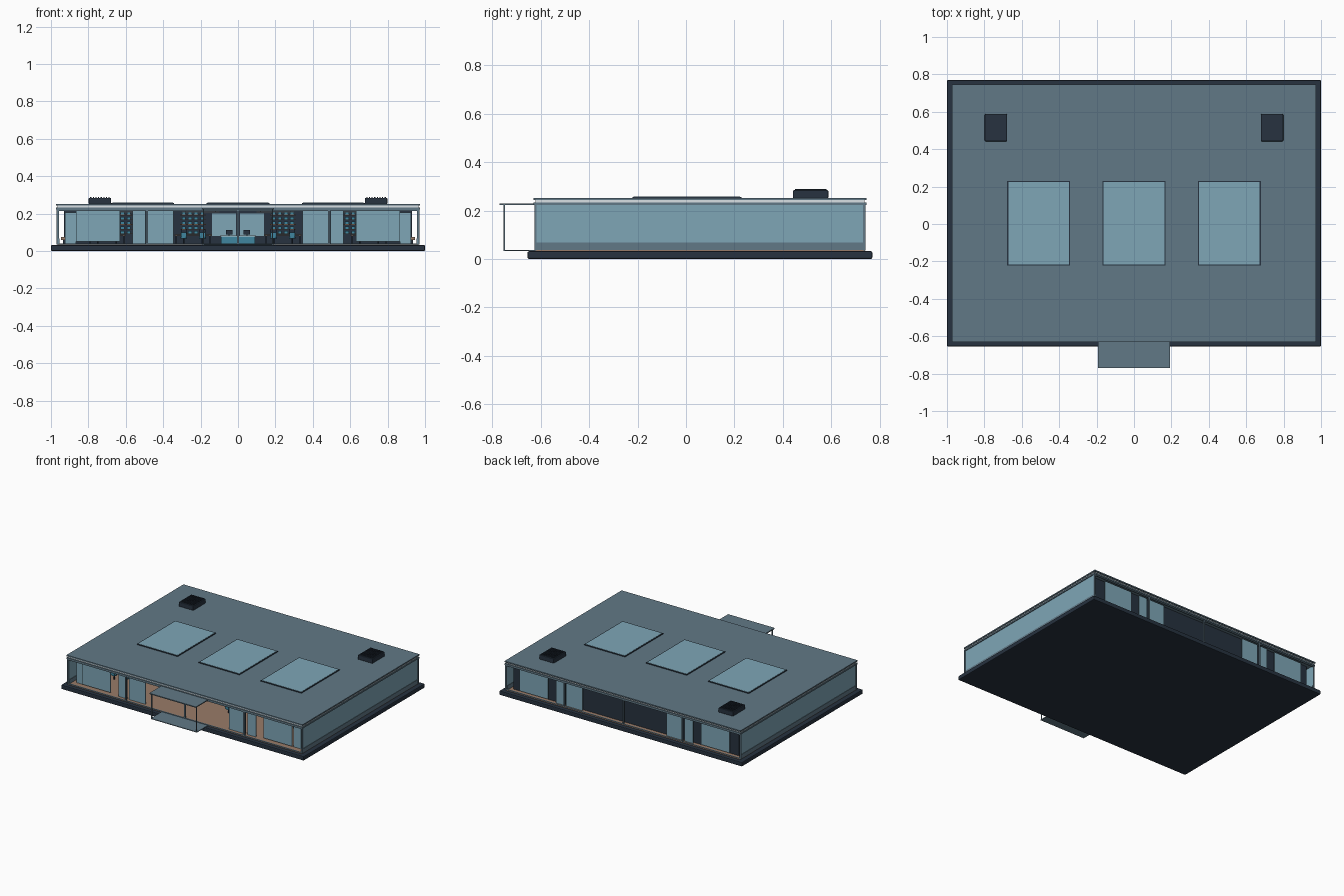
import bpy, math

def mat(name, r, g, b):
    m = bpy.data.materials.new(name)
    m.diffuse_color = (r, g, b, 1)
    return m

NAVY = mat("navy", 0.02, 0.032, 0.05)
SLATE = mat("slate", 0.12, 0.19, 0.24)
GLASS = mat("glass", 0.21, 0.38, 0.47)
TEAL = mat("teal", 0.05, 0.24, 0.35)
WOOD = mat("wood", 0.32, 0.2, 0.14)
PALE = mat("pale", 0.7, 0.75, 0.78)

def box(name, x0, x1, y0, y1, z0, z1, m, bevel=0):
    """Axis aligned box given by its limits."""
    bpy.ops.mesh.primitive_cube_add(size=1, location=((x0 + x1) / 2, (y0 + y1) / 2, (z0 + z1) / 2))
    o = bpy.context.object
    o.name = name
    o.scale = (x1 - x0, y1 - y0, z1 - z0)
    bpy.ops.object.transform_apply(location=False, rotation=False, scale=True)
    o.data.materials.append(m)
    if bevel:
        b = o.modifiers.new("bevel", 'BEVEL')
        b.width, b.segments = bevel, 2
    return o

def pair(name, x0, x1, *rest):
    """Box and its mirror image across x = 0."""
    box(name + "_right", x0, x1, *rest)
    box(name + "_left", -x1, -x0, *rest)

def cylinder(name, x, y, z0, z1, r, m, sides=16):
    bpy.ops.mesh.primitive_cylinder_add(vertices=sides, radius=r, depth=z1 - z0, location=(x, y, (z0 + z1) / 2))
    o = bpy.context.object
    o.name = name
    o.data.materials.append(m)
    bpy.ops.object.shade_smooth_by_angle()

# Foundation, floor and entrance step
box("foundation", -1, 1, -0.655, 0.77, 0, 0.032, NAVY, 0.006)
box("wood_floor", -0.965, 0.965, -0.625, 0.74, 0.03, 0.037, WOOD)
box("entrance_step", -0.19, 0.19, -0.755, -0.62, 0.032, 0.037, SLATE)

# Roof in two plates with a recessed band
box("ceiling_plate", -0.972, 0.972, -0.63, 0.745, 0.222, 0.233, SLATE)
box("roof_band", -0.966, 0.966, -0.623, 0.738, 0.232, 0.244, PALE)
box("roof_plate", -0.972, 0.972, -0.63, 0.747, 0.243, 0.252, SLATE)

# Entrance canopy with slim posts
box("canopy", -0.192, 0.192, -0.77, -0.62, 0.223, 0.23, SLATE)
pair("canopy_post", 0.182, 0.188, -0.755, -0.749, 0.035, 0.225, SLATE)

# Skylights
for i, x in enumerate((-0.51, 0, 0.51)):
    box(f"skylight_frame_{i}", x - 0.168, x + 0.168, -0.222, 0.23, 0.25, 0.257, NAVY)
    box(f"skylight_glass_{i}", x - 0.162, x + 0.162, -0.216, 0.224, 0.252, 0.2585, GLASS)

# Rooftop ventilation units with grilles
for s in (-1, 1):
    x = 0.738 * s
    box("vent_unit", x - 0.06, x + 0.06, 0.442, 0.588, 0.25, 0.284, NAVY, 0.004)
    for k in range(8):
        lx = x - 0.049 + k * 0.014
        box("vent_louver", lx - 0.003, lx + 0.003, 0.45, 0.58, 0.283, 0.289, NAVY)

# Glass side walls, sills and corner posts
pair("side_glass", 0.958, 0.966, -0.62, 0.737, 0.037, 0.223, GLASS)
pair("side_sill", 0.955, 0.969, -0.62, 0.737, 0.037, 0.068, SLATE)
for y in (-0.622, 0.736):
    for x in (-0.966, -0.487, 0, 0.487, 0.966):
        box("mullion", x - 0.005, x + 0.005, y - 0.005, y + 0.005, 0.036, 0.223, SLATE)
    box("top_rail", -0.97, 0.97, y - 0.004, y + 0.004, 0.215, 0.223, SLATE)
    box("bottom_rail", -0.97, 0.97, y - 0.004, y + 0.004, 0.036, 0.041, SLATE)

# Glass panes along front and back
for side, y in (("front", -0.595), ("back", 0.722)):
    pair(side + "_wide_pane", 0.63, 0.865, y - 0.003, y + 0.003, 0.05, 0.213, GLASS)
    pair(side + "_inner_pane", 0.345, 0.48, y - 0.003, y + 0.003, 0.04, 0.213, GLASS)
    pair(side + "_narrow_pane", 0.495, 0.565, y - 0.003, y + 0.003, 0.04, 0.213, GLASS)
pair("end_pane", 0.865, 0.925, -0.58, -0.574, 0.04, 0.205, GLASS)

# Dark rear wall with shelving and display panels
box("rear_wall", -0.93, 0.93, 0.69, 0.702, 0.037, 0.222, NAVY)
pair("display_panel", 0.01, 0.14, 0.682, 0.69, 0.08, 0.2, GLASS)
for x in (-0.6, -0.24, 0.24, 0.6):
    for z in (0.09, 0.115, 0.14, 0.165, 0.19):
        box("shelf", x - 0.07, x + 0.07, 0.655, 0.69, z, z + 0.004, WOOD)
        for k in range(4):
            sx = x - 0.05 + k * 0.033
            box("shelf_item", sx - 0.01, sx + 0.01, 0.66, 0.685, z + 0.004, z + 0.017, TEAL)

# Service counter
box("counter_body", -0.09, 0.09, 0.2, 0.27, 0.037, 0.077, TEAL)
box("counter_top", -0.097, 0.097, 0.193, 0.277, 0.077, 0.083, PALE)
pair("counter_screen", 0.03, 0.065, 0.235, 0.24, 0.088, 0.112, NAVY)
pair("screen_stand", 0.045, 0.05, 0.235, 0.24, 0.083, 0.09, NAVY)

# Tables with devices and stools
for x in (-0.7, -0.24, 0.24, 0.7):
    for y in (-0.3, 0.05, 0.42):
        box("table_top", x - 0.1, x + 0.1, y - 0.05, y + 0.05, 0.082, 0.088, WOOD)
        for lx in (-0.09, 0.09):
            for ly in (-0.042, 0.042):
                box("table_leg", x + lx - 0.004, x + lx + 0.004, y + ly - 0.004, y + ly + 0.004, 0.037, 0.083, NAVY)
        for k in (-0.05, 0.05):
            box("device", x + k - 0.016, x + k + 0.016, y, y + 0.004, 0.091, 0.115, NAVY)
            box("device_base", x + k - 0.01, x + k + 0.01, y - 0.01, y + 0.01, 0.088, 0.091, NAVY)
            cylinder("stool_seat", x + k, y - 0.085, 0.068, 0.076, 0.018, TEAL)
            cylinder("stool_stem", x + k, y - 0.085, 0.037, 0.068, 0.004, NAVY, 8)
            box("stool_back", x + k - 0.015, x + k + 0.015, y - 0.104, y - 0.1, 0.074, 0.1, TEAL)

# Side benches and hanging ceiling lights
pair("side_bench", 0.88, 0.945, -0.45, 0.5, 0.06, 0.075, WOOD)
pair("bench_base", 0.89, 0.935, -0.44, 0.49, 0.037, 0.06, NAVY)
for x in (-0.6, -0.2, 0.2, 0.6):
    box("ceiling_light", x - 0.1, x + 0.1, 0.0, 0.03, 0.205, 0.211, PALE)
    for dx in (-0.08, 0.08):
        box("light_hanger", x + dx - 0.002, x + dx + 0.002, 0.013, 0.017, 0.21, 0.223, NAVY)
